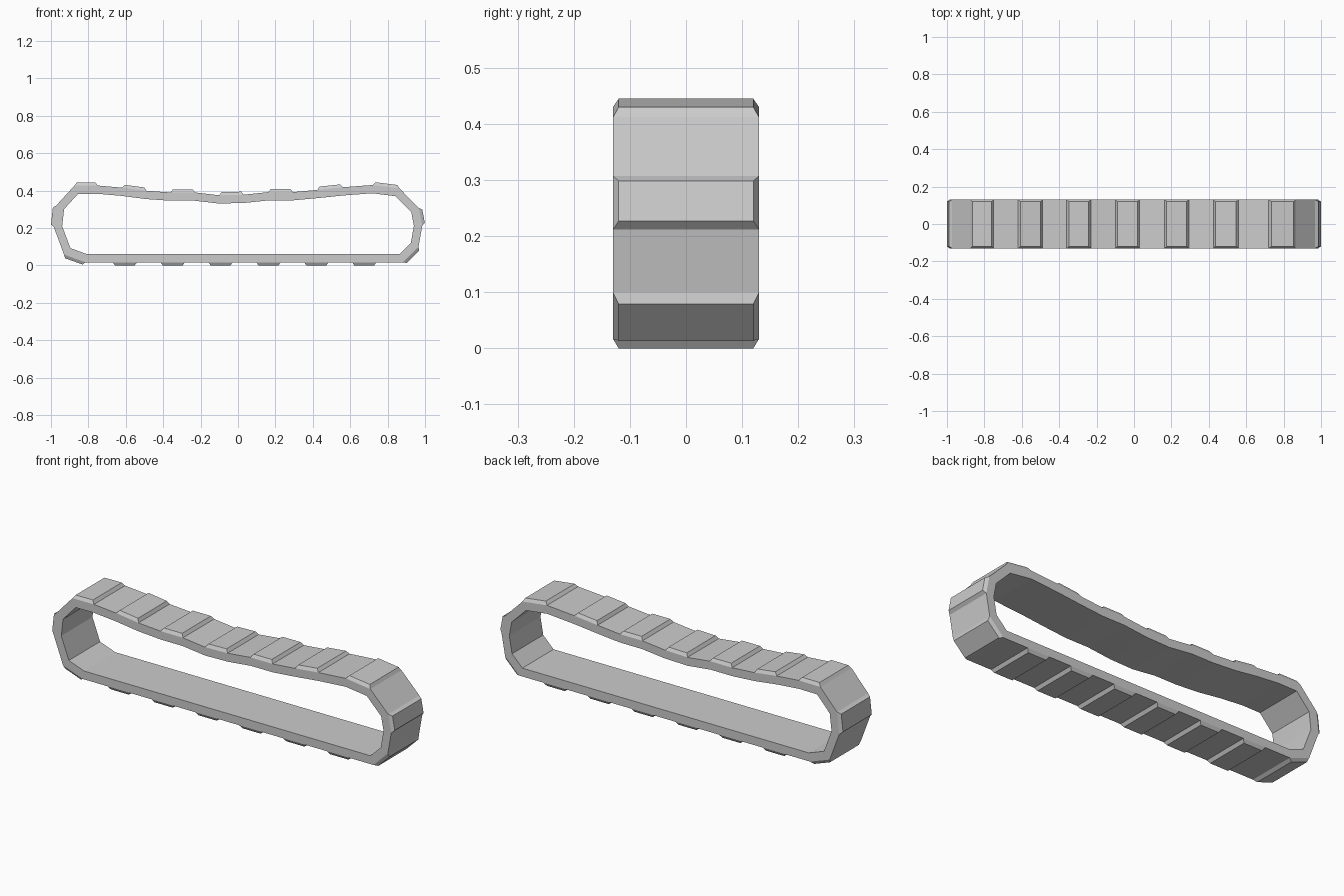
import bpy, bmesh
from mathutils import Vector

if "Cube" in bpy.data.objects:
    bpy.data.objects.remove(bpy.data.objects["Cube"])

W, T, H = 0.13, 0.044, 0.0165   # half width, belt thickness, pad height

# Outer belt profile (x, z), clockwise from the lower left
outer = [Vector(p) for p in [
    (-.815, .0165), (-.93, .058), (-.985, .205), (-.972, .32), (-.875, .426),
    (-.75, .427), (-.62, .416), (-.49, .399), (-.36, .39), (-.23, .39),
    (-.10, .375), (.03, .378), (.163, .392), (.293, .392), (.425, .404),
    (.56, .418), (.72, .43), (.863, .412), (.967, .307), (.985, .212),
    (.965, .099), (.882, .0165)]]
n = len(outer)


def normal(a, b):
    d = (b - a).normalized()
    return Vector((-d.y, d.x))


def make_object(name, bm):
    bmesh.ops.recalc_face_normals(bm, faces=bm.faces)
    mesh = bpy.data.meshes.new(name)
    bm.to_mesh(mesh)
    bm.free()
    ob = bpy.data.objects.new(name, mesh)
    bpy.context.collection.objects.link(ob)
    return ob


# Belt: outer loop plus a mitred inward offset, closed across the width
inner = []
for i, p in enumerate(outer):
    n1, n2 = normal(outer[i - 1], p), normal(p, outer[(i + 1) % n])
    m = (n1 + n2).normalized()
    inner.append(p - m * (T / m.dot(n1)))

bm = bmesh.new()
rings = []
for loop, y in ((outer, -W), (outer, W), (inner, W), (inner, -W)):
    rings.append([bm.verts.new((p.x, y, p.y)) for p in loop])
for k in range(4):
    a, b = rings[k], rings[(k + 1) % 4]
    for i in range(n):
        j = (i + 1) % n
        bm.faces.new((a[i], a[j], b[j], b[i]))
make_object("track_belt", bm)


# Tread pads: raised blocks with sloping sides, open where they meet the belt
def pad(name, a, b):
    d, up = (b - a).normalized(), normal(a, b)
    c, e = a + d * .012 + up * H, b - d * .012 + up * H
    bm = bmesh.new()
    low = [bm.verts.new((p.x, y, p.y)) for p, y in ((a, -W), (b, -W), (b, W), (a, W))]
    w = W - .01
    top = [bm.verts.new((p.x, y, p.y)) for p, y in ((c, -w), (e, -w), (e, w), (c, w))]
    face = bm.faces.new(top)
    for i in range(4):
        j = (i + 1) % 4
        bm.faces.new((low[i], low[j], top[j], top[i]))
    face.normal_update()
    flip = face.normal.dot(Vector((up.x, 0, up.y))) < 0
    ob = make_object(name, bm)
    ob.data.update()
    if ob.data.polygons[0].normal.dot(Vector((up.x, 0, up.y))) < 0:
        ob.data.flip_normals()


# Pads on alternate profile segments: ends, top run and lower right corner
for i in (0, 2, 4, 6, 8, 10, 12, 14, 16, 18, 20):
    pad(f"tread_pad_{i // 2}", outer[i], outer[i + 1])

# Pads along the flat underside
for i in range(6):
    x = -.67 + i * .256
    pad(f"ground_pad_{i}", Vector((x + .13, H)), Vector((x, H)))
